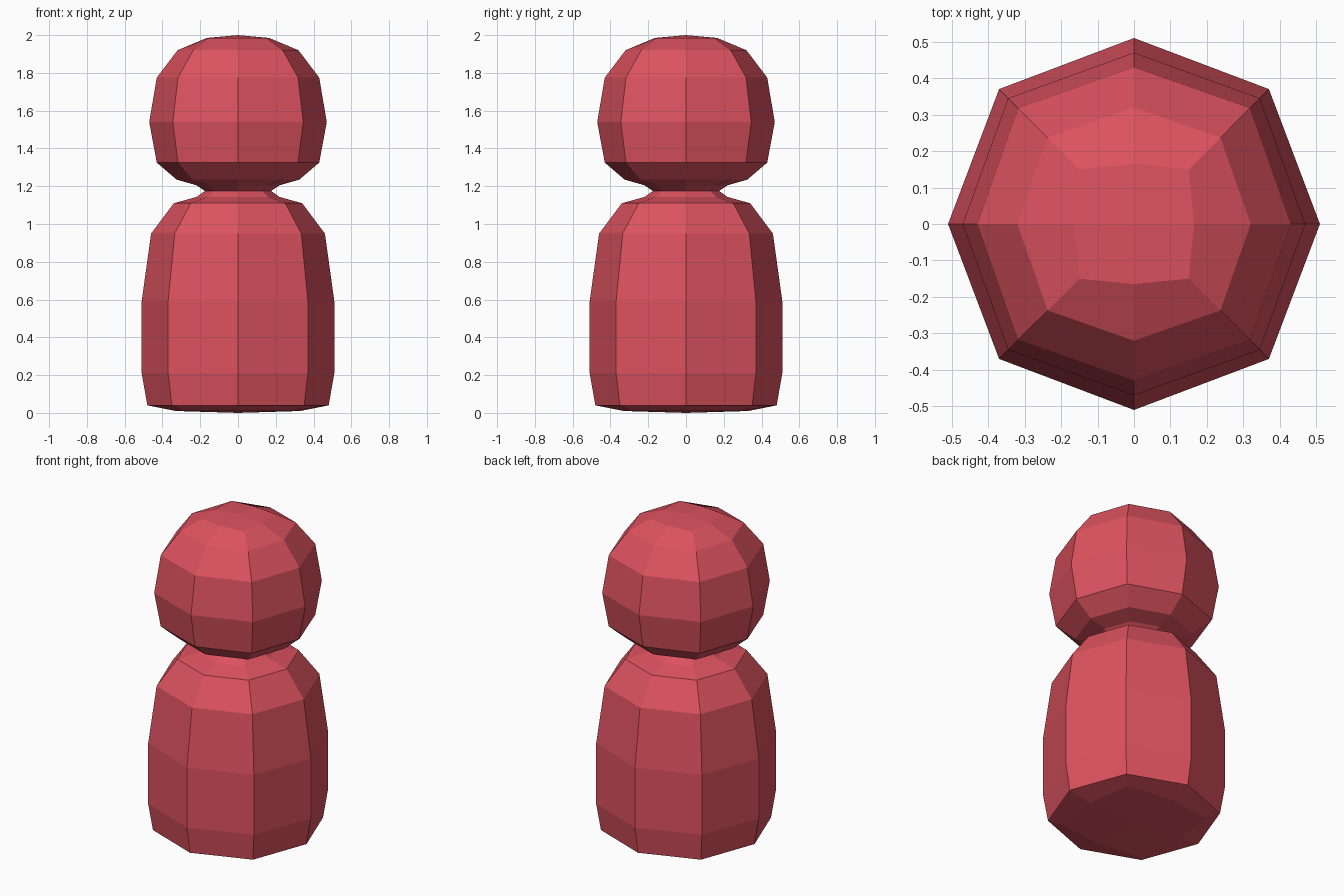
import bpy, bmesh, math

if "Cube" in bpy.data.objects:
    bpy.data.objects.remove(bpy.data.objects["Cube"])

# Body, neck and head as one profile: (height, radius on the axes, x = y of the diagonal corners)
PROFILE = [
    (0.01, 0.33, 0.29), (0.04, 0.48, 0.35), (0.21, 0.51, 0.37), (0.59, 0.51, 0.37),
    (0.95, 0.46, 0.335), (1.11, 0.34, 0.25), (1.143, 0.22, 0.16),
    (1.175, 0.175, 0.127),
    (1.205, 0.22, 0.16), (1.235, 0.325, 0.24), (1.325, 0.43, 0.318),
    (1.54, 0.47, 0.345), (1.775, 0.43, 0.318), (1.92, 0.32, 0.237), (1.985, 0.165, 0.15),
]


def add_ring(bm, z, axis_r, diag):
    """Eight corners, alternating between the axes and the diagonals."""
    verts = []
    for i in range(8):
        r = axis_r if i % 2 == 0 else diag * math.sqrt(2)
        a = i * math.pi / 4
        verts.append(bm.verts.new((r * math.cos(a), r * math.sin(a), z)))
    return verts


def add_cap(bm, ring, z):
    """Close a ring with four quads meeting at a centre point."""
    centre = bm.verts.new((0, 0, z))
    for i in range(0, 8, 2):
        bm.faces.new((centre, ring[i], ring[i + 1], ring[(i + 2) % 8]))


bm = bmesh.new()
rings = [add_ring(bm, *p) for p in PROFILE]

# Side walls
for low, high in zip(rings, rings[1:]):
    for i in range(8):
        j = (i + 1) % 8
        bm.faces.new((low[i], low[j], high[j], high[i]))

# Base and crown
add_cap(bm, rings[0], 0.0)
add_cap(bm, rings[-1], 2.0)
bmesh.ops.recalc_face_normals(bm, faces=bm.faces[:])

mesh = bpy.data.meshes.new("peg_figure")
bm.to_mesh(mesh)
bm.free()
figure = bpy.data.objects.new("peg_figure", mesh)
bpy.context.collection.objects.link(figure)

# Red finish
red = bpy.data.materials.new("red")
red.diffuse_color = (0.72, 0.085, 0.115, 1)
red.use_nodes = True
red.node_tree.nodes["Principled BSDF"].inputs["Base Color"].default_value = red.diffuse_color
mesh.materials.append(red)
